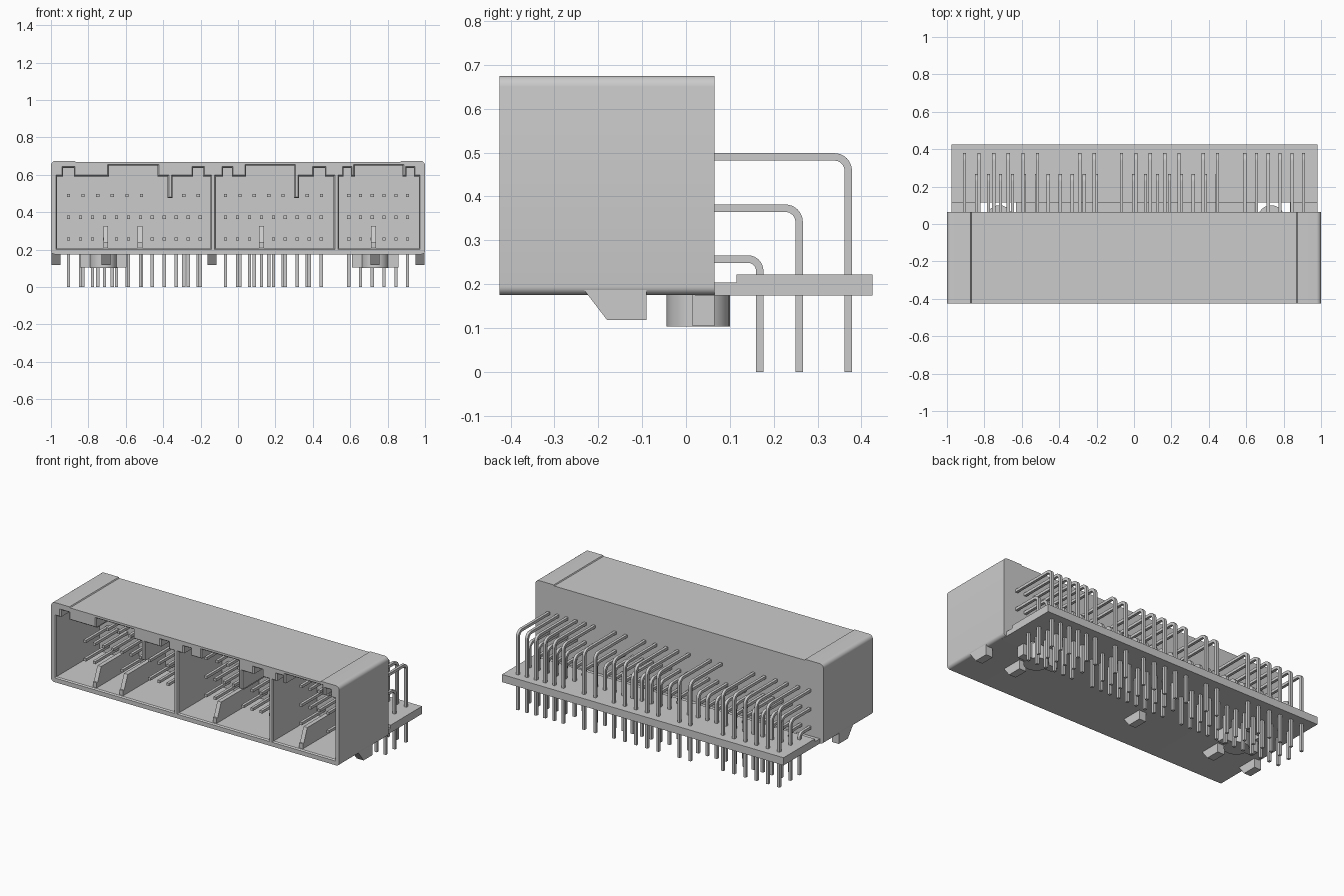
import bpy, bmesh, math
from mathutils import Vector

cube = bpy.data.objects.get("Cube")
if cube:
    bpy.data.objects.remove(cube, do_unlink=True)

GREY = (0.6, 0.6, 0.6, 1)
mat = bpy.data.materials.new("grey plastic")
mat.use_nodes = True
mat.diffuse_color = GREY
mat.node_tree.nodes["Principled BSDF"].inputs["Base Color"].default_value = GREY


def loft(bm, loops):
    """Join equal-length loops of points into a closed solid."""
    rings = [[bm.verts.new(p) for p in loop] for loop in loops]
    n = len(rings[0])
    for a, b in zip(rings, rings[1:]):
        for i in range(n):
            j = (i + 1) % n
            bm.faces.new((a[i], a[j], b[j], b[i]))
    bm.faces.new(rings[0][::-1])
    bm.faces.new(rings[-1])


def along_x(bm, yz, x0, x1):
    loft(bm, [[(x, y, z) for y, z in yz] for x in (x0, x1)])


def along_y(bm, xz, y0, y1):
    loft(bm, [[(x, y, z) for x, z in xz] for y in (y0, y1)])


def along_z(bm, xy, z0, z1):
    loft(bm, [[(x, y, z) for x, y in xy] for z in (z0, z1)])


def box(bm, x0, x1, y0, y1, z0, z1):
    along_z(bm, [(x0, y0), (x1, y0), (x1, y1), (x0, y1)], z0, z1)


def arc(cx, cy, r, a0, a1, n=6):
    angles = [math.radians(a0 + (a1 - a0) * i / n) for i in range(n + 1)]
    return [(cx + r * math.cos(a), cy + r * math.sin(a)) for a in angles]


def finish(name, bm, smooth=False):
    bmesh.ops.recalc_face_normals(bm, faces=bm.faces[:])
    mesh = bpy.data.meshes.new(name)
    bm.to_mesh(mesh)
    bm.free()
    mesh.materials.append(mat)
    ob = bpy.data.objects.new(name, mesh)
    bpy.context.collection.objects.link(ob)
    if smooth:
        shade(ob)
    return ob


def shade(ob):
    bpy.ops.object.select_all(action='DESELECT')
    ob.select_set(True)
    bpy.context.view_layer.objects.active = ob
    bpy.ops.object.shade_smooth_by_angle(angle=math.radians(30))


def subtract(ob, cutter):
    """Cut a cavity and throw the cutter away."""
    cutter.hide_render = True
    mod = ob.modifiers.new("cut", 'BOOLEAN')
    mod.operation, mod.solver, mod.object = 'DIFFERENCE', 'EXACT', cutter
    bpy.context.view_layer.objects.active = ob
    bpy.ops.object.modifier_apply(modifier=mod.name)
    bpy.data.objects.remove(cutter, do_unlink=True)


def outset(pts, d):
    """Grow a right-angled counter-clockwise outline by d."""
    out = []
    for i, p in enumerate(pts):
        a = (Vector(p) - Vector(pts[i - 1])).normalized()
        b = (Vector(pts[(i + 1) % len(pts)]) - Vector(p)).normalized()
        out.append((p[0] + d * (a.y + b.y), p[1] - d * (a.x + b.x)))
    return out


FRONT, BACK, BASE = -0.425, 0.065, 0.175

# Housing body: rounded block with slightly raised top ends
half = arc(0.98, BASE + 0.02, 0.02, -90, 0) + arc(0.975, 0.65, 0.025, 0, 90)
half += [(0.873, 0.675), (0.869, 0.669)]
bm = bmesh.new()
along_y(bm, half + [(-x, z) for x, z in reversed(half)], FRONT, BACK)
housing = finish("housing", bm)

# Cavities: left, right, then top steps from right to left as (x0, x1, z)
LIP, FLOOR = 0.592, 0.208
cavities = [
    (-0.968, -0.148, [(-0.24, -0.186, 0.637), (-0.376, -0.349, 0.475),
                      (-0.69, -0.43, 0.65), (-0.935, -0.877, 0.637)]),
    (-0.118, 0.511, [(0.405, 0.465, 0.637), (0.30, 0.326, 0.475),
                     (0.043, 0.30, 0.65), (-0.08, -0.032, 0.637)]),
    (0.54, 0.968, [(0.902, 0.94, 0.637), (0.625, 0.88, 0.65),
                   (0.565, 0.604, 0.637)]),
]
for x0, x1, steps in cavities:
    outline = [(x0, FLOOR), (x1, FLOOR), (x1, LIP)]
    for a, b, z in steps:
        for p in [(b, LIP), (b, z), (a, z), (a, LIP)]:
            if p == outline[-1]:
                outline.pop()          # neighbouring steps share a wall
            else:
                outline.append(p)
    outline.append((x0, LIP))
    bm = bmesh.new()
    loops = []
    for y, d in ((0.01, 0), (FRONT + 0.008, 0), (FRONT - 0.002, 0.008)):
        loops.append([(x, y, z) for x, z in outset(outline, d)])
    loft(bm, loops)
    subtract(housing, finish("cavity_cutter", bm))
shade(housing)

# Keying ribs on the cavity floors
bm = bmesh.new()
for x in (-0.707, -0.523, 0.126, 0.724):
    along_x(bm, [(-0.41, 0.2), (0.02, 0.2), (0.02, 0.325), (-0.365, 0.325),
                 (-0.40, 0.24), (-0.41, 0.24)], x - 0.013, x + 0.013)
finish("keying_ribs", bm)

# Sloped feet under the housing
bm = bmesh.new()
for x in (-0.974, -0.707, -0.138, 0.732, 0.974):
    along_x(bm, [(-0.235, 0.19), (-0.18, 0.118), (-0.09, 0.118), (-0.09, 0.19)],
            x - 0.024, x + 0.024)
finish("feet", bm)

# Locating pegs with side wings
PEGS = (-0.72, 0.733)
bm = bmesh.new()
for x in PEGS:
    along_z(bm, arc(x, 0.028, 0.072, 0, 345, 23), 0.103, 0.2)
    box(bm, x - 0.124, x + 0.124, 0.015, 0.065, 0.104, 0.19)
finish("locating_pegs", bm, True)

# Pin alignment plate with a thin front strip notched around the pegs
bm = bmesh.new()
box(bm, -0.975, 0.98, 0.115, 0.425, 0.174, 0.222)
edges = [-0.975, PEGS[0] - 0.1, PEGS[0] + 0.09, PEGS[1] - 0.09, PEGS[1] + 0.1, 0.98]
for a, b in zip(edges[::2], edges[1::2]):
    box(bm, a, b, 0.02, 0.118, 0.174, 0.204)
finish("pin_plate", bm)

# Bent pins: three rows, each a bent strip repeated across the width
TIP, T = -0.225, 0.0085


def pin_row(name, xs, z, y, r):
    cy, cz = y + T - r, z + T - r       # centre of the bend
    outer = [(TIP, z + T)] + arc(cy, cz, r, 90, 0, 8) + [(y + T, 0)]
    inner = [(y - T, 0)] + arc(cy, cz, r - 2 * T, 0, 90, 8) + [(TIP, z - T)]
    bm = bmesh.new()
    for x in xs:
        along_x(bm, outer + inner, x - T, x + T)
    finish(name, bm, True)


def spaced(start, step, count):
    return [start + step * i for i in range(count)]


wide = (spaced(-0.906, 0.078, 6) + [-0.29, -0.213] + spaced(-0.067, 0.077, 5)
        + [0.37, 0.447] + spaced(0.592, 0.063, 6))
close = spaced(-0.906, 0.064, 12) + spaced(-0.067, 0.064, 9) + spaced(0.592, 0.063, 6)
pin_row("upper_pins", wide, 0.49, 0.37, 0.04)
pin_row("middle_pins", close, 0.373, 0.258, 0.04)
pin_row("lower_pins", close, 0.257, 0.168, 0.035)
